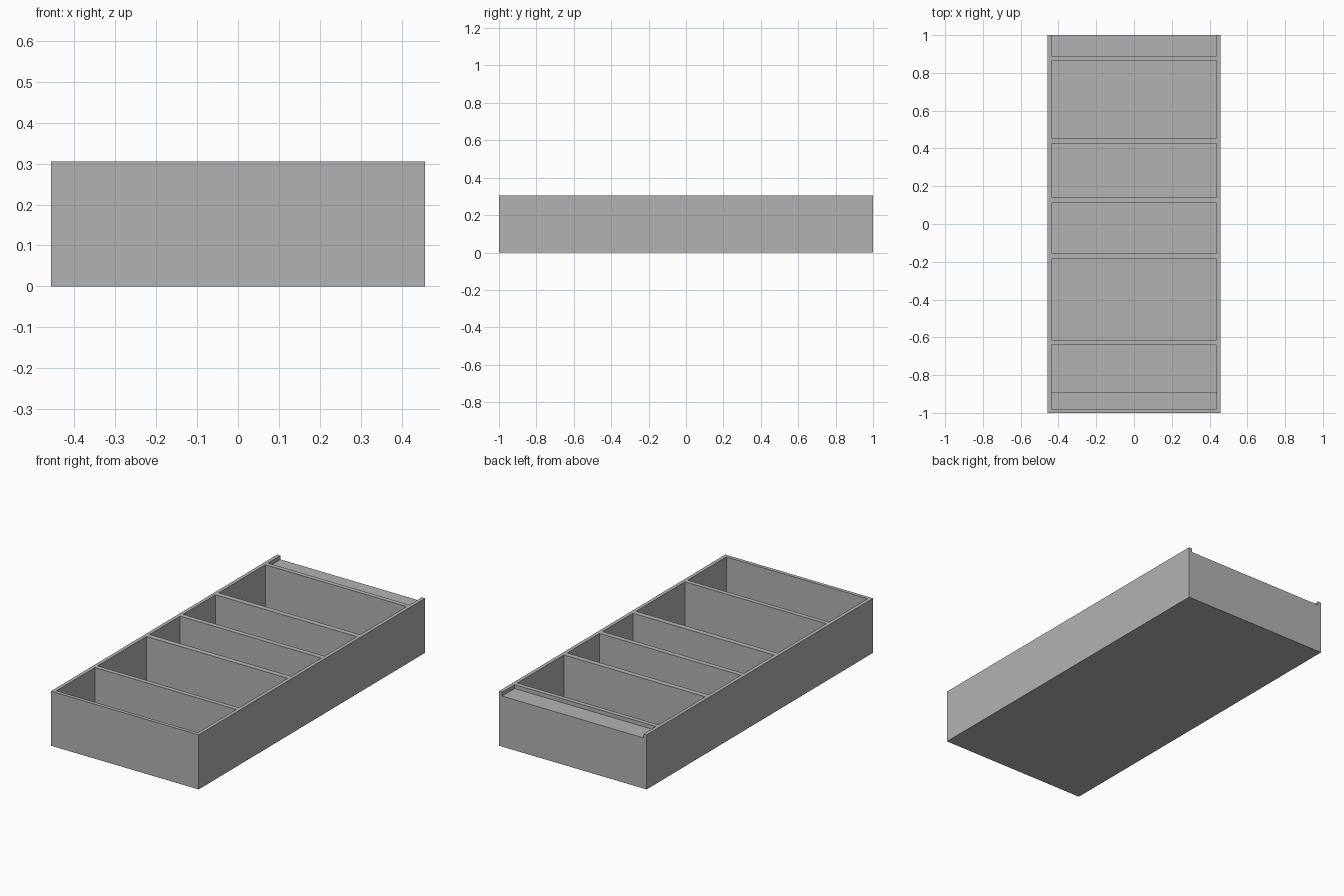
import bpy
import bmesh
from mathutils import Matrix, Vector

cube = bpy.data.objects.get("Cube")
if cube:
    bpy.data.objects.remove(cube, do_unlink=True)

HALF_W, HALF_L, HEIGHT = 0.457, 1.0, 0.305
INNER_W = 0.437
FLOOR = 0.022

grey = bpy.data.materials.new("plain grey")
grey.use_nodes = True
grey.diffuse_color = (0.45, 0.45, 0.45, 1)
grey.node_tree.nodes["Principled BSDF"].inputs["Base Color"].default_value = grey.diffuse_color


def add_box(bm, low, high):
    low, high = Vector(low), Vector(high)
    place = Matrix.Translation((low + high) / 2) @ Matrix.Diagonal((high - low).to_4d())
    bmesh.ops.create_cube(bm, size=1, matrix=place)


def boxes(name, spans):
    """One object made of separate boxes, each given by its low and high corner."""
    bm = bmesh.new()
    for low, high in spans:
        add_box(bm, low, high)
    mesh = bpy.data.meshes.new(name)
    bm.to_mesh(mesh)
    bm.free()
    mesh.materials.append(grey)
    obj = bpy.data.objects.new(name, mesh)
    bpy.context.collection.objects.link(obj)
    return obj


# Solid outer body of the tray
tray = boxes("divided_tray", [((-HALF_W, -HALF_L, 0), (HALF_W, HALF_L, HEIGHT))])

# Pockets between the dividers, front to back
pockets = [(-0.98, -0.64), (-0.615, -0.185), (-0.155, 0.112), (0.14, 0.425), (0.455, 0.865)]
cuts = [((-INNER_W, y0, FLOOR), (INNER_W, y1, HEIGHT + 0.1)) for y0, y1 in pockets]

# Shallow ledge, open at the back
cuts.append(((-INNER_W, 0.89, HEIGHT - 0.022), (INNER_W, HALF_L + 0.1, HEIGHT + 0.1)))
cutter = boxes("pocket_cutter", cuts)
cutter.hide_render = True

# Carve the pockets, then drop the cutter
carve = tray.modifiers.new("carve_pockets", "BOOLEAN")
carve.operation = "DIFFERENCE"
carve.solver = "EXACT"
carve.object = cutter
bpy.context.view_layer.objects.active = tray
bpy.ops.object.modifier_apply(modifier=carve.name)
bpy.data.objects.remove(cutter, do_unlink=True)

# Low step on the floor of the front pocket
boxes("front_step", [((-INNER_W, -0.98, FLOOR), (INNER_W, -0.89, FLOOR + 0.025))])
